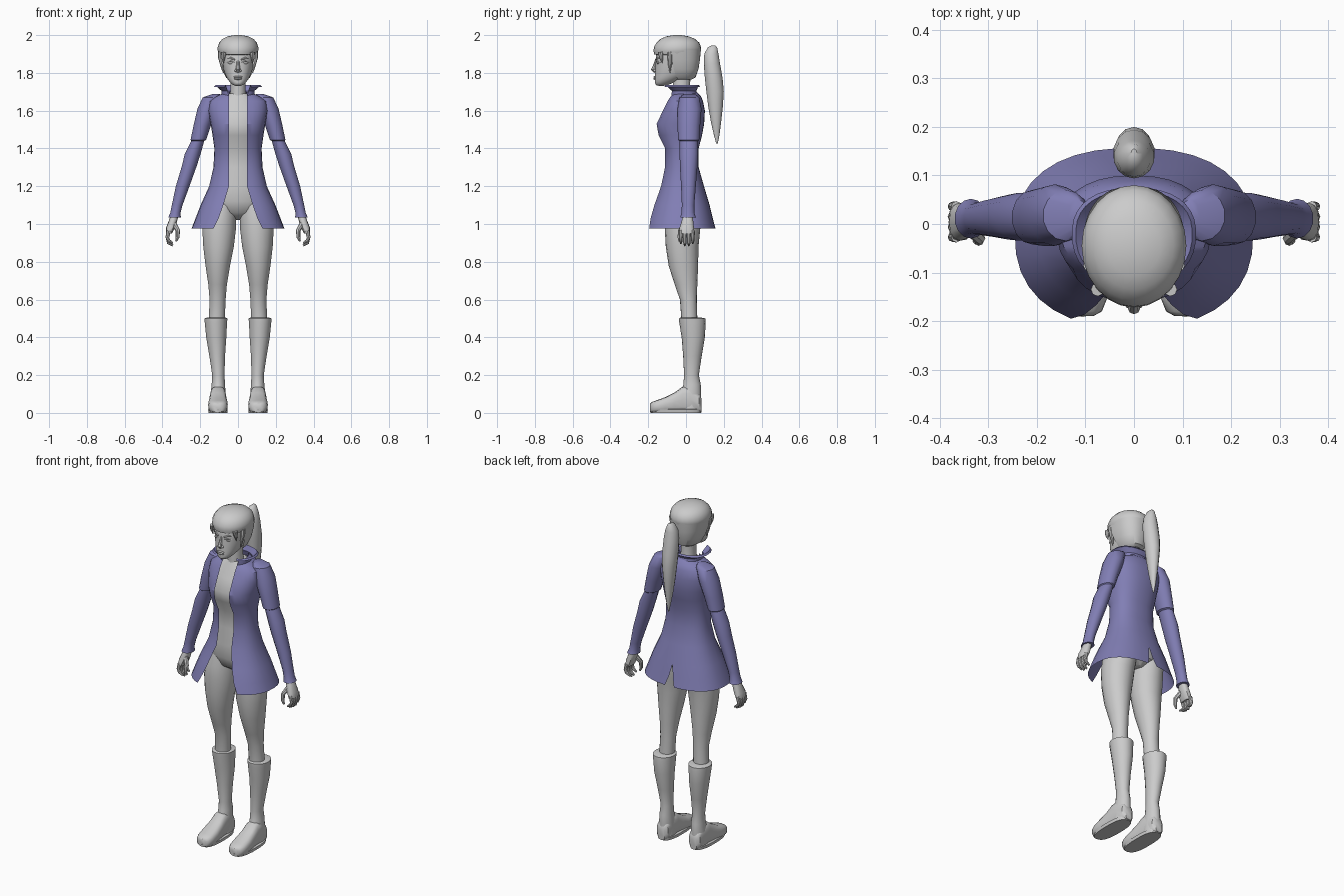
import bpy, bmesh, math
from mathutils import Vector

coat_mat = bpy.data.materials.new("coat_violet")
coat_mat.diffuse_color = (0.22, 0.21, 0.46, 1)


def finish(name, bm, mat=None, mirror=False, subdiv=0, angle=40):
    bmesh.ops.remove_doubles(bm, verts=bm.verts, dist=0.0005)
    bmesh.ops.recalc_face_normals(bm, faces=bm.faces)
    me = bpy.data.meshes.new(name)
    bm.to_mesh(me)
    bm.free()
    me.shade_smooth()
    me.set_sharp_from_angle(angle=math.radians(angle))
    ob = bpy.data.objects.new(name, me)
    bpy.context.collection.objects.link(ob)
    if mat:
        me.materials.append(mat)
    if mirror:
        m = ob.modifiers.new("Mirror", 'MIRROR')
        m.merge_threshold = 0.001
    if subdiv:
        ob.modifiers.new("Subdivision", 'SUBSURF').levels = subdiv
        ob.modifiers["Subdivision"].render_levels = subdiv
    return ob


def skin(rows, closed, caps):
    bm = bmesh.new()
    rows = [[bm.verts.new(p) for p in r] for r in rows]
    for a, b in zip(rows, rows[1:]):
        n = len(a)
        for i in range(n if closed else n - 1):
            j = (i + 1) % n
            bm.faces.new((a[i], a[j], b[j], b[i]))
    if caps:
        bm.faces.new(rows[0])
        bm.faces.new(rows[-1])
    return bm


def sp(v, p):
    return math.copysign(abs(v) ** p, v)


# closed stack of ovals, each ring: z, centre x, half width, front y, back y
def loft(name, rings, n=18, power=1.0, caps=True, **kw):
    rows = []
    for z, cx, rx, yf, yb in rings:
        cy, ry = (yf + yb) / 2, (yb - yf) / 2
        rows.append([(cx + rx * sp(math.sin(2 * math.pi * i / n), power),
                      cy - ry * sp(math.cos(2 * math.pi * i / n), power), z) for i in range(n)])
    return finish(name, skin(rows, True, caps), **kw)


# mirrored open sheet, each ring: z, front edge x, half width, front y, back y, back gap
def sheet(name, rings, n=14, power=0.85, side_y=-0.02, start=None, **kw):
    rows = []
    for z, fx, rx, yf, yb, gap in rings:
        a0 = math.radians(start) if start else math.asin(min(1, fx / rx) ** (1 / power))
        a1 = math.pi - math.asin((gap / rx) ** (1 / power))
        row = []
        for i in range(n + 1):
            a = a0 + (a1 - a0) * i / n
            c = sp(math.cos(a), power)
            y = side_y - c * (side_y - yf if c > 0 else yb - side_y)
            row.append((rx * sp(max(0, math.sin(a)), power), y, z))
        rows.append(row)
    return finish(name, skin(rows, False, False), mirror=True, **kw)


# tapered tube through points
def tube(name, pts, radii, n=8, **kw):
    pts = [Vector(p) for p in pts]
    rows = []
    for k, p in enumerate(pts):
        d = pts[min(k + 1, len(pts) - 1)] - pts[max(k - 1, 0)]
        u = d.cross(Vector((0, 1, 0))).normalized()
        v = d.cross(u).normalized()
        rows.append([p + radii[k] * (u * math.cos(2 * math.pi * i / n) + v * math.sin(2 * math.pi * i / n))
                     for i in range(n)])
    return finish(name, skin(rows, True, True), **kw)


def blob(name, loc, scale, **kw):
    bm = bmesh.new()
    bmesh.ops.create_uvsphere(bm, u_segments=12, v_segments=8, radius=1)
    for v in bm.verts:
        v.co = Vector(a * b + c for a, b, c in zip(v.co, scale, loc))
    return finish(name, bm, **kw)


# body
loft("torso", [(1.69, 0, .05, -.065, .04), (1.66, 0, .10, -.08, .07), (1.6, 0, .14, -.11, .085),
               (1.53, 0, .13, -.145, .08), (1.47, 0, .12, -.135, .07), (1.4, 0, .112, -.10, .055),
               (1.3, 0, .115, -.10, .055), (1.2, 0, .14, -.112, .08), (1.12, 0, .155, -.11, .095),
               (1.06, 0, .12, -.09, .09), (1.02, 0, .03, -.03, .05)], n=20, power=.85)
loft("neck", [(1.66, 0, .045, -.07, .03), (1.72, 0, .04, -.07, .02), (1.79, 0, .042, -.07, .025)])
loft("leg", [(1.14, .08, .07, -.09, .08), (1.05, .095, .088, -.11, .09), (.97, .1, .09, -.112, .075),
             (.88, .103, .082, -.107, .066), (.78, .107, .066, -.092, .064), (.68, .108, .05, -.06, .06),
             (.6, .108, .043, -.032, .057), (.5, .112, .043, -.025, .06)], mirror=True)

# boots
loft("boot_shaft", [(.505, .115, .05, -.03, .08), (.5, .117, .062, -.037, .102), (.48, .117, .06, -.036, .104),
                    (.4, .115, .054, -.023, .1), (.3, .11, .042, -.015, .083), (.2, .104, .033, -.01, .068),
                    (.15, .104, .036, -.014, .078), (.1, .105, .04, -.03, .08), (.02, .105, .042, -.04, .08)],
     mirror=True)
foot = []
for y, w, top in [(.083, .022, .07), (.07, .037, .1), (.02, .042, .14), (-.02, .044, .135), (-.06, .047, .105),
                  (-.11, .052, .08), (-.155, .05, .064), (-.18, .04, .055), (-.19, .022, .045)]:
    foot.append([(.106 + w * sp(math.cos(t * math.pi / 8), .6),
                  y, .003 + top * (.5 + .5 * sp(math.sin(t * math.pi / 8), .6 if t > 8 else .85)))
                 for t in range(16)])
finish("foot", skin(foot, True, True), mirror=True)
loft("boot_sole", [(0, .106, .05, -.185, .08), (.018, .106, .053, -.192, .083), (.02, .106, .045, -.18, .08)],
     power=.75, mirror=True)

# coat: body with flared split skirt
sheet("coat_body", [(1.70, .045, .06, -.07, .055, 0), (1.675, .048, .115, -.085, .08, 0),
                    (1.65, .048, .15, -.1, .09, 0), (1.6, .048, .158, -.125, .1, 0), (1.53, .048, .145, -.16, .096, 0),
                    (1.47, .048, .135, -.15, .085, 0), (1.4, .048, .125, -.115, .067, 0),
                    (1.3, .048, .13, -.115, .067, 0), (1.2, .048, .153, -.135, .095, 0),
                    (1.1, .078, .198, -.175, .125, 0), (1.03, .103, .225, -.20, .142, .012),
                    (.975, .13, .246, -.215, .157, .03)], mat=coat_mat, angle=30)
# collar
sheet("collar", [(1.675, .048, .085, -.085, .065, 0), (1.705, .055, .088, -.085, .055, 0),
                 (1.735, .065, .12, -.12, .068, 0), (1.725, .07, .128, -.125, .075, 0)], mat=coat_mat)
# sleeves with a stepped upper layer and turned cuff
loft("sleeve", [(1.688, .115, .02, -.01, .05), (1.67, .14, .048, -.035, .07), (1.61, .163, .053, -.045, .082),
                (1.52, .19, .047, -.045, .075), (1.445, .21, .042, -.042, .07), (1.44, .213, .035, -.034, .064),
                (1.37, .24, .043, -.034, .064), (1.3, .26, .04, -.032, .06), (1.2, .293, .037, -.026, .052),
                (1.1, .322, .029, -.022, .044), (1.06, .331, .028, -.024, .044), (1.035, .336, .034, -.03, .052),
                (1.035, .336, .027, -.022, .042)], n=14, mat=coat_mat, mirror=True)

# hands
loft("palm", [(1.06, .333, .02, -.015, .035), (1.02, .343, .022, -.022, .038), (.98, .357, .024, -.034, .042),
              (.95, .366, .016, -.036, .043)], n=12, power=.85, mirror=True)
for k in range(4):
    y = -.027 + k * .021
    lift = .012 if k in (0, 3) else 0
    tube(f"finger_{k + 1}", [(.366, y, .965), (.374, y, .93), (.367, y, .9 + lift), (.345, y, .886 + lift)],
         [.011, .01, .009, .005], mirror=True)
tube("thumb", [(.338, -.01, 1.0), (.318, -.03, .965), (.32, -.035, .93), (.328, -.035, .908)],
     [.014, .012, .01, .005], mirror=True)

# head and face
loft("head", [(1.73, 0, .018, -.155, -.11), (1.742, 0, .036, -.166, -.08), (1.765, 0, .056, -.166, -.03),
              (1.79, 0, .069, -.165, .02), (1.82, 0, .079, -.164, .04), (1.86, 0, .086, -.162, .055),
              (1.9, 0, .092, -.162, .065), (1.95, 0, .085, -.14, .06)], n=20, power=.92, subdiv=1)
tube("nose", [(0, -.158, 1.868), (0, -.165, 1.84), (0, -.173, 1.818), (0, -.162, 1.805)],
     [.006, .009, .013, .008])
blob("nostril", (.011, -.164, 1.812), (.008, .01, .007), mirror=True)
blob("eye", (.037, -.147, 1.853), (.016, .008, .007), mirror=True)
tube("eyebrow", [(.018, -.161, 1.87), (.04, -.151, 1.879), (.064, -.124, 1.872)], [.004, .006, .003], mirror=True)
tube("eyelid", [(.02, -.157, 1.855), (.037, -.155, 1.862), (.056, -.136, 1.855)], [.002, .004, .002], mirror=True)
blob("upper_lip", (0, -.164, 1.779), (.024, .008, .005))
blob("lower_lip", (0, -.163, 1.769), (.02, .009, .006))

# hair
loft("hair_cap", [(1.895, 0, .088, -.15, .06), (1.897, 0, .1, -.168, .073), (1.915, 0, .107, -.172, .079),
                  (1.935, 0, .108, -.17, .08), (1.96, 0, .1, -.157, .07), (1.98, 0, .082, -.135, .048),
                  (1.993, 0, .055, -.105, .015), (2.0, 0, .018, -.065, -.025)], n=24)
sheet("hair_back", [(1.92, 0, .105, -.17, .078, 0), (1.87, 0, .097, -.165, .074, 0), (1.82, 0, .085, -.12, .066, 0),
                    (1.775, 0, .064, -.06, .05, 0), (1.765, 0, .05, -.05, .03, 0)], start=78, side_y=-.045)
tube("side_lock", [(.093, -.085, 1.91), (.092, -.085, 1.88), (.085, -.085, 1.84), (.078, -.085, 1.8)],
     [.012, .013, .009, .002], mirror=True)
tube("fringe_lock", [(.075, -.135, 1.91), (.078, -.132, 1.88), (.077, -.125, 1.85)], [.014, .01, .001], mirror=True)
loft("ponytail", [(1.945, 0, .006, .135, .155), (1.935, 0, .018, .115, .165), (1.9, 0, .034, .097, .172),
                  (1.85, 0, .042, .094, .18), (1.77, 0, .043, .1, .194), (1.7, 0, .039, .108, .2),
                  (1.62, 0, .031, .118, .195), (1.54, 0, .021, .132, .186), (1.47, 0, .011, .148, .177),
                  (1.425, 0, .003, .16, .168)], n=14)
